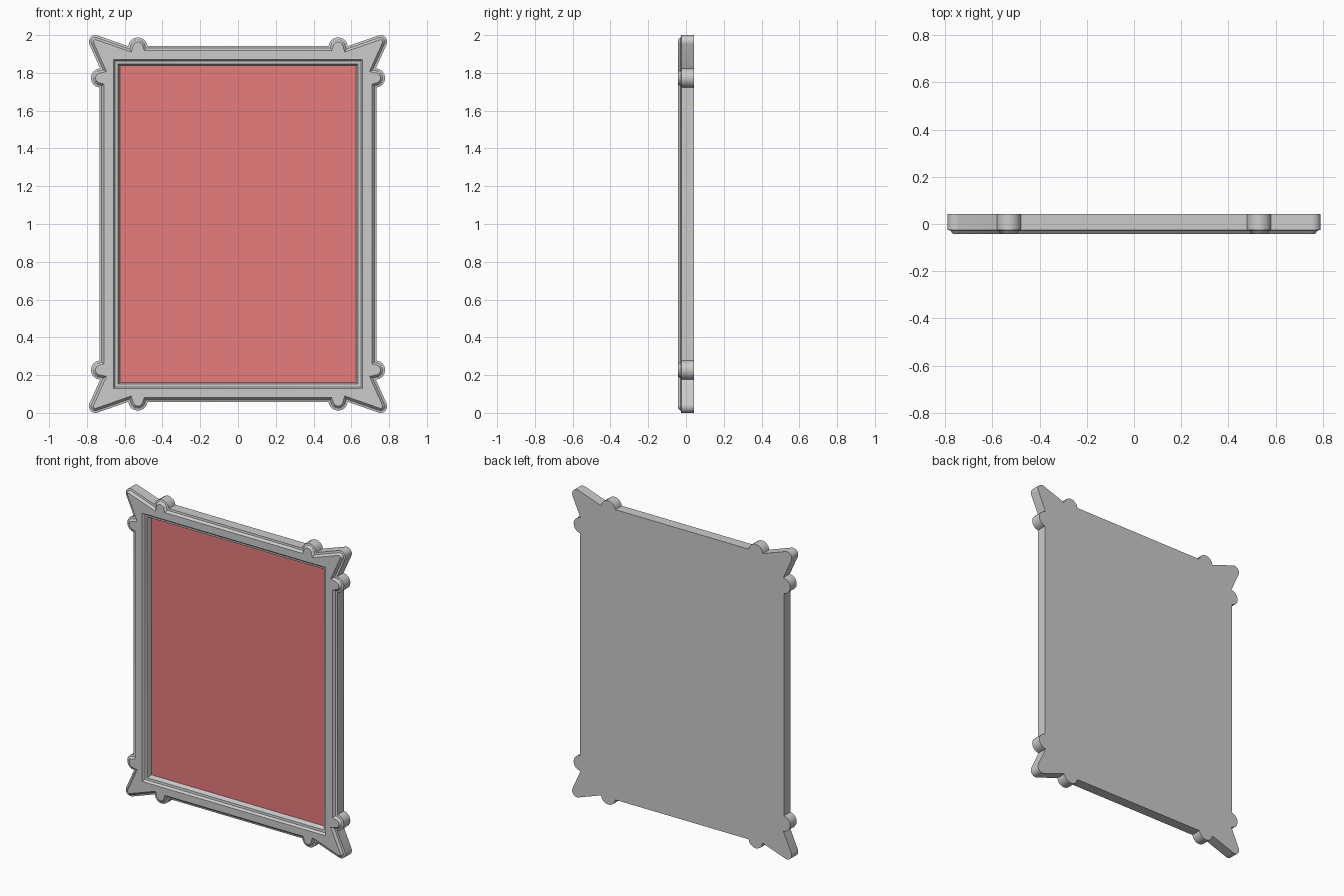
import bpy, bmesh, math
from mathutils import Vector

if "Cube" in bpy.data.objects:
    bpy.data.objects.remove(bpy.data.objects["Cube"])


def arc(cx, cz, r, a0, a1, n=8):
    return [Vector((cx + r * math.cos(math.radians(a0 + (a1 - a0) * i / n)),
                    cz + r * math.sin(math.radians(a0 + (a1 - a0) * i / n))))
            for i in range(n + 1)]


def mirror_quarter(q):
    # clockwise loop from the upper right quarter
    lower = [Vector((p.x, -p.y)) for p in reversed(q)]
    half = q + lower
    return half + [Vector((-p.x, p.y)) for p in reversed(half)]


def inset(loop, d):
    # mitred inward offset of a clockwise loop
    out = []
    for i, p in enumerate(loop):
        a = (p - loop[i - 1]).normalized()
        b = (loop[(i + 1) % len(loop)] - p).normalized()
        n1, n2 = Vector((a.y, -a.x)), Vector((b.y, -b.x))
        out.append(p + (n1 + n2) * d / (1 + n1.dot(n2)))
    return out


def add_ring(bm, loop, y):
    return [bm.verts.new((p.x, y, p.y + 1)) for p in loop]


def bridge(bm, r0, r1):
    n = len(r0)
    for i in range(n):
        j = (i + 1) % n
        bm.faces.new((r0[i], r0[j], r1[j], r1[i]))


def finish(bm, name):
    mesh = bpy.data.meshes.new(name)
    bm.to_mesh(mesh)
    bm.free()
    obj = bpy.data.objects.new(name, mesh)
    bpy.context.collection.objects.link(obj)
    return obj


# outline: top knob, flared corner, side knob
outline = mirror_quarter(arc(0.53, 0.937, 0.051, 173, 5)
                         + arc(0.755, 0.965, 0.035, 109, -22)
                         + arc(0.728, 0.773, 0.051, 88, -83))
opening = mirror_quarter([Vector((0.66, 0.872))])

# frame: stepped outer edge, flat face, stepped opening, closed back
bm = bmesh.new()
outer = [add_ring(bm, inset(outline, d), y) for d, y in
         ((0, 0.042), (0, -0.025), (0.012, -0.028), (0.024, -0.042))]
inner = [add_ring(bm, inset(opening, d), y) for d, y in
         ((0, -0.042), (0.010, -0.028), (0.024, -0.025), (0.034, 0.005))]
for rings in (outer, inner):
    for r0, r1 in zip(rings, rings[1:]):
        bridge(bm, r0, r1)
bm.faces.new(outer[0])
edges = []
for ring in (outer[-1], inner[0]):
    edges += [bm.edges.get((ring[i - 1], ring[i])) for i in range(len(ring))]
bmesh.ops.triangle_fill(bm, edges=edges, use_beauty=True, normal=(0, -1, 0))
bmesh.ops.recalc_face_normals(bm, faces=bm.faces)
frame = finish(bm, "frame")
bpy.context.view_layer.objects.active = frame
frame.select_set(True)
bpy.ops.object.shade_smooth_by_angle(angle=math.radians(25))

# red picture panel set into the opening
bm = bmesh.new()
panel_face = bm.faces.new(add_ring(bm, inset(opening, 0.034), 0.005))
panel_face.normal_update()
if panel_face.normal.y > 0:
    panel_face.normal_flip()
panel = finish(bm, "picture_panel")
red = bpy.data.materials.new("panel_red")
red.diffuse_color = (0.8, 0.2, 0.2, 1)
red.use_nodes = True
red.node_tree.nodes["Principled BSDF"].inputs["Base Color"].default_value = red.diffuse_color
panel.data.materials.append(red)
